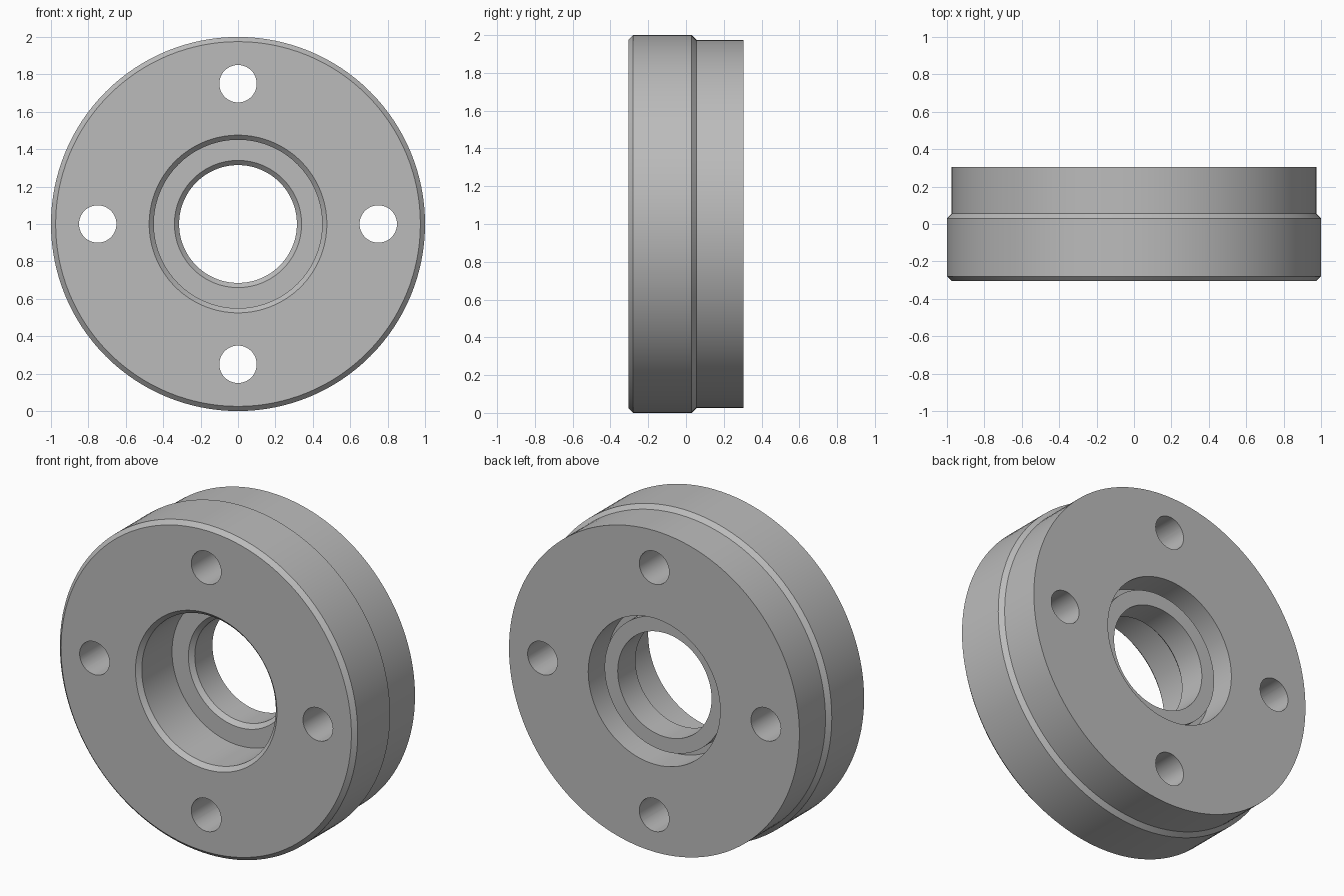
import bpy
import bmesh
from math import pi, sin, cos, radians
from mathutils import Matrix, Vector

old = bpy.data.objects.get("Cube")
if old:
    bpy.data.objects.remove(old, do_unlink=True)

SEGMENTS = 128
HALF = 0.305          # half thickness along y
CENTRE = Vector((0, 0, 1))

steel = bpy.data.materials.new("grey_steel")
steel.use_nodes = True
grey = (0.5, 0.5, 0.5, 1)
steel.diffuse_color = grey
steel.node_tree.nodes["Principled BSDF"].inputs["Base Color"].default_value = grey


def make_object(name, bm):
    bmesh.ops.recalc_face_normals(bm, faces=bm.faces)
    mesh = bpy.data.meshes.new(name)
    bm.to_mesh(mesh)
    bm.free()
    mesh.materials.append(steel)
    obj = bpy.data.objects.new(name, mesh)
    bpy.context.collection.objects.link(obj)
    return obj


def lathe(name, profile):
    """Spin a closed (radius, y) profile about the y axis."""
    bm = bmesh.new()
    rings = []
    for i in range(SEGMENTS):
        a = 2 * pi * i / SEGMENTS
        rings.append([bm.verts.new(CENTRE + Vector((r * cos(a), y, r * sin(a))))
                      for r, y in profile])
    n = len(profile)
    for i, ring in enumerate(rings):
        after = rings[(i + 1) % SEGMENTS]
        for j in range(n):
            k = (j + 1) % n
            bm.faces.new((ring[j], ring[k], after[k], after[j]))
    return make_object(name, bm)


# Flange body: stepped rim, front bearing seat, web and raised rear boss
flange = lathe("flange_body", [
    (0.975, -HALF), (1.0, -0.28), (1.0, 0.03), (0.975, 0.055), (0.975, HALF),
    (0.443, HALF), (0.443, 0.12), (0.403, 0.12), (0.403, 0.205), (0.315, 0.205),
    (0.315, 0.035), (0.34, 0.01), (0.45, 0.01), (0.45, -0.28), (0.475, -HALF),
])

# Four bolt holes cut through the flange
bm = bmesh.new()
for i in range(4):
    a = i * pi / 2
    place = Matrix.Translation(CENTRE + 0.75 * Vector((cos(a), 0, sin(a))))
    bmesh.ops.create_cone(bm, cap_ends=True, segments=48, radius1=0.1, radius2=0.1,
                          depth=1, matrix=place @ Matrix.Rotation(pi / 2, 4, "X"))
cutter = make_object("bolt_hole_cutter", bm)
cutter.hide_render = True

cut = flange.modifiers.new("bolt_holes", "BOOLEAN")
cut.operation = "DIFFERENCE"
cut.solver = "EXACT"
cut.object = cutter
bpy.ops.object.select_all(action="DESELECT")
flange.select_set(True)
bpy.context.view_layer.objects.active = flange
bpy.ops.object.modifier_apply(modifier=cut.name)
bpy.data.objects.remove(cutter, do_unlink=True)

bpy.ops.object.shade_smooth_by_angle(angle=radians(30))
